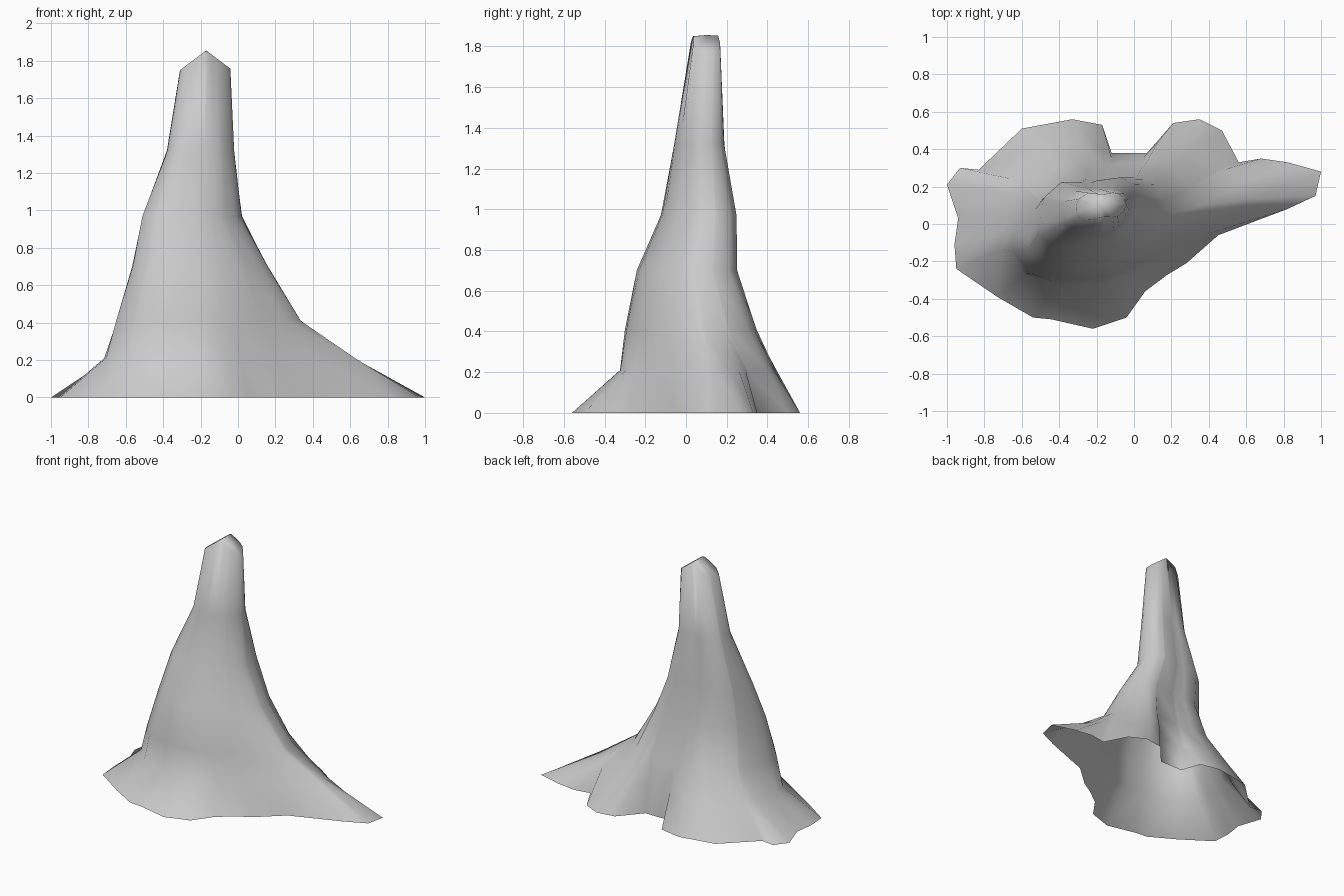
import bpy, bmesh, math

if "Cube" in bpy.data.objects:
    bpy.data.objects.remove(bpy.data.objects["Cube"])

# Ragged ground outline with root lobes, clockwise from the long right root
BASE = [(1, .28), (.97, .15), (.82, .08), (.45, -.06), (.28, -.21), (.18, -.27),
        (.06, -.36), (-.04, -.5), (-.22, -.56), (-.44, -.51), (-.54, -.5),
        (-.73, -.39), (-.95, -.24), (-.96, -.11), (-.94, .03), (-1, .21),
        (-.93, .3), (-.83, .29), (-.6, .51), (-.33, .56), (-.17, .53),
        (-.12, .38), (.07, .38), (.21, .54), (.35, .56), (.47, .5),
        (.56, .33), (.68, .35), (.82, .33)]

# Trunk sections: height, centre x, centre y, radii every 30 degrees
RINGS = [
    (.21, -.15, .10, (.79, .57, .38, .27, .41, .50, .55, .62, .48, .41, .38, .44)),
    (.41, -.15, .07, (.49, .44, .32, .23, .31, .39, .46, .57, .42, .35, .32, .35)),
    (.70, -.17, .03, (.33, .34, .26, .20, .24, .31, .38, .44, .31, .25, .23, .26)),
    (.97, -.22, .07, (.23, .27, .21, .15, .17, .27, .27, .33, .22, .18, .175, .19)),
    (1.32, -.20, .075, (.18, .175, .13, .11, .125, .17, .18, .185, .15, .13, .135, .15)),
    (1.75, -.17, .10, (.13, .115, .075, .055, .07, .12, .14, .145, .085, .06, .07, .11)),
]


def radius(radii, angle):
    t = (angle % math.tau) / math.tau * 12
    i = int(t)
    f = t - i
    return radii[i % 12] * (1 - f) + radii[(i + 1) % 12] * f


bm = bmesh.new()
angles = [math.atan2(y - .1, x + .15) for x, y in BASE]
ground = [math.hypot(x + .15, y - .1) for x, y in BASE]
loops = [[bm.verts.new((x, y, 0)) for x, y in BASE]]

# Stack the trunk sections; the top one rises to a small gable ridge
for z, cx, cy, radii in RINGS:
    loop = []
    for a, g in zip(angles, ground):
        r = min(radius(radii, a), .93 * g)  # stay inside the ground outline
        dx = r * math.cos(a)
        rise = .105 * max(0, 1 - abs(dx) / .14) if z > 1.7 else 0
        loop.append(bm.verts.new((cx + dx, cy + r * math.sin(a), z + rise)))
    loops.append(loop)

n = len(BASE)
for lo, hi in zip(loops, loops[1:]):
    for i in range(n):
        j = (i + 1) % n
        bm.faces.new((lo[i], lo[j], hi[j], hi[i]))

# Cap the tip, leaving the underside open
tip = bm.verts.new((-.17, .10, 1.855))
for i in range(n):
    bm.faces.new((loops[-1][i], loops[-1][(i + 1) % n], tip))

bmesh.ops.recalc_face_normals(bm, faces=bm.faces)
bm.normal_update()
if tip.normal.z < 0:
    bmesh.ops.reverse_faces(bm, faces=bm.faces)

mesh = bpy.data.meshes.new("trunk_stump")
bm.to_mesh(mesh)
bm.free()
stump = bpy.data.objects.new("trunk_stump", mesh)
bpy.context.collection.objects.link(stump)
for p in mesh.polygons:
    p.use_smooth = True
